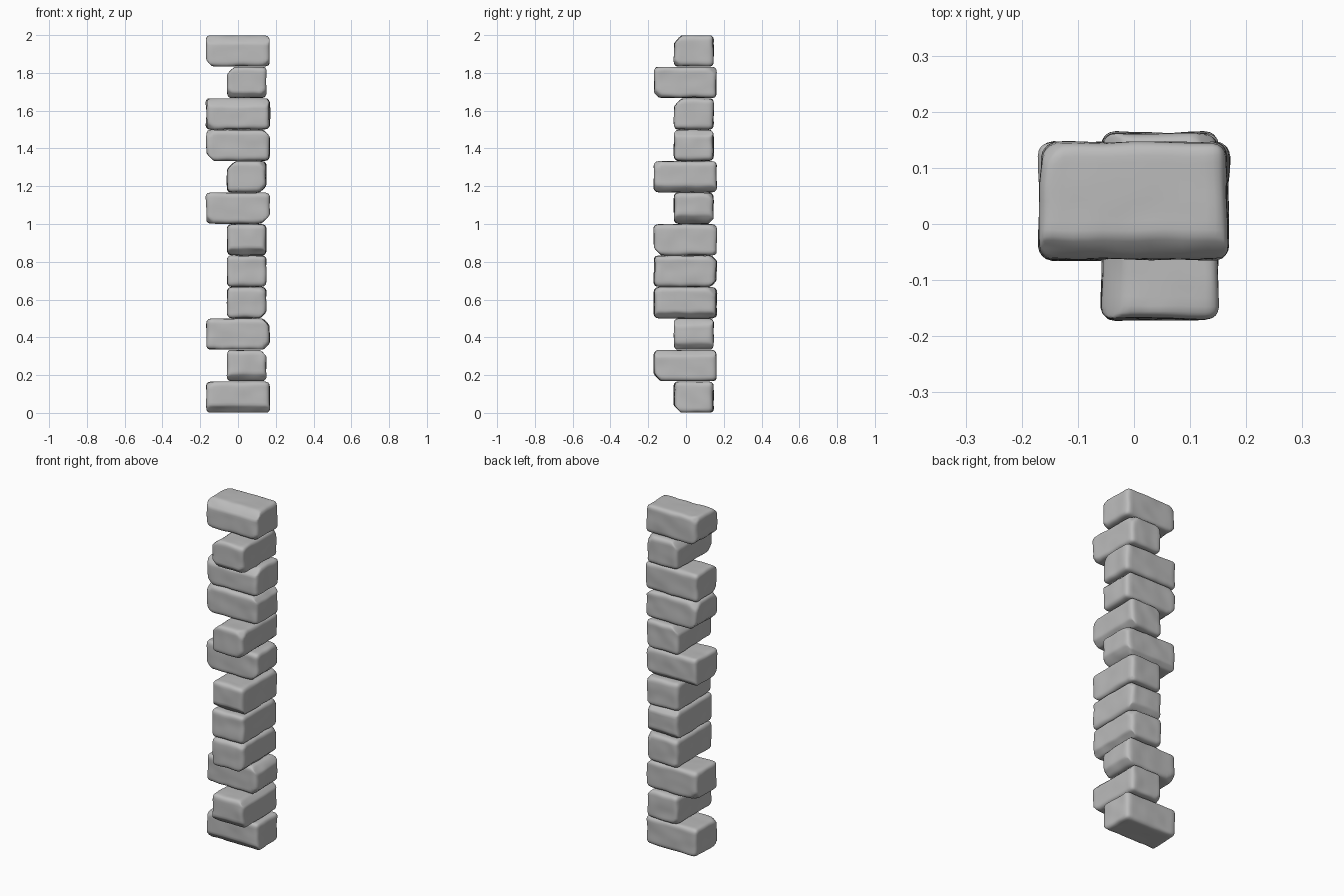
import bpy, bmesh, math, random
from mathutils import Vector, noise

random.seed(7)
cube = bpy.data.objects.get("Cube")
if cube:
    bpy.data.objects.remove(cube, do_unlink=True)

# Single stone colour
stone_grey = bpy.data.materials.new("stone_grey")
stone_grey.use_nodes = True
colour = (0.5, 0.5, 0.5, 1)
stone_grey.diffuse_color = colour
stone_grey.node_tree.nodes["Principled BSDF"].inputs["Base Color"].default_value = colour

# Footprints: centre and half size of the two ways a stone is laid
LAYOUT = {
    "wide": (Vector((0, 0.041)), Vector((0.167, 0.104))),
    "deep": (Vector((0.046, -0.004)), Vector((0.103, 0.165))),
}
COURSES = "wide deep wide deep deep deep wide deep wide wide deep wide".split()
PITCH = 2 / len(COURSES)


def make_stone(index, kind):
    centre, half_xy = LAYOUT[kind]
    half = Vector((half_xy.x, half_xy.y, PITCH / 2 - 0.001))
    radius = 0.024
    taper = [random.uniform(-0.035, 0.035) for _ in range(3)]
    seed = Vector((index * 5.3, index * 2.1, 0))

    # Worn corners and edges, each described by a cutting direction
    chips = []
    for n in range(5):
        d = Vector([random.choice((-1, 1)) for _ in range(3)])
        if n > 2:
            d[random.randrange(2)] = 0
        d.normalize()
        reach = sum(abs(a) * b for a, b in zip(d, half))
        chips.append((d, reach - random.uniform(0.018, 0.034)))

    bm = bmesh.new()
    bmesh.ops.create_cube(bm, size=2)
    bmesh.ops.subdivide_edges(bm, edges=bm.edges[:], cuts=17, use_grid_fill=True)
    for v in bm.verts:
        # Rounded box, with vertices gathered toward the edges
        p = Vector([math.sin(t * math.pi / 2) * h for t, h in zip(v.co, half)])
        core = Vector([max(-h + radius, min(h - radius, c)) for c, h in zip(p, half)])
        p = core + (p - core).normalized() * radius
        for d, limit in chips:
            over = p.dot(d) - limit
            if over > 0:
                p -= d * over * 0.85
        # Slightly skewed sides and a gently uneven surface
        u, w, h = (a / b for a, b in zip(p, half))
        p.x *= 1 + taper[0] * w * 0.6
        p.y *= 1 + taper[1] * u * 0.6
        p.z *= 1 + taper[2] * u * 0.5
        p += noise.noise_vector(p * 14 + seed) * 0.004
        p.z = max(-half.z, min(half.z, p.z))
        v.co = p

    mesh = bpy.data.meshes.new(f"stone_{index + 1}")
    bmesh.ops.recalc_face_normals(bm, faces=bm.faces[:])
    for f in bm.faces:
        f.smooth = True
    bm.to_mesh(mesh)
    bm.free()
    mesh.materials.append(stone_grey)
    stone = bpy.data.objects.new(f"stone_{index + 1}", mesh)
    stone.location = (centre.x, centre.y, PITCH * (index + 0.5))
    bpy.context.collection.objects.link(stone)


# Stack the stones into a corner pillar
for i, kind in enumerate(COURSES):
    make_stone(i, kind)
